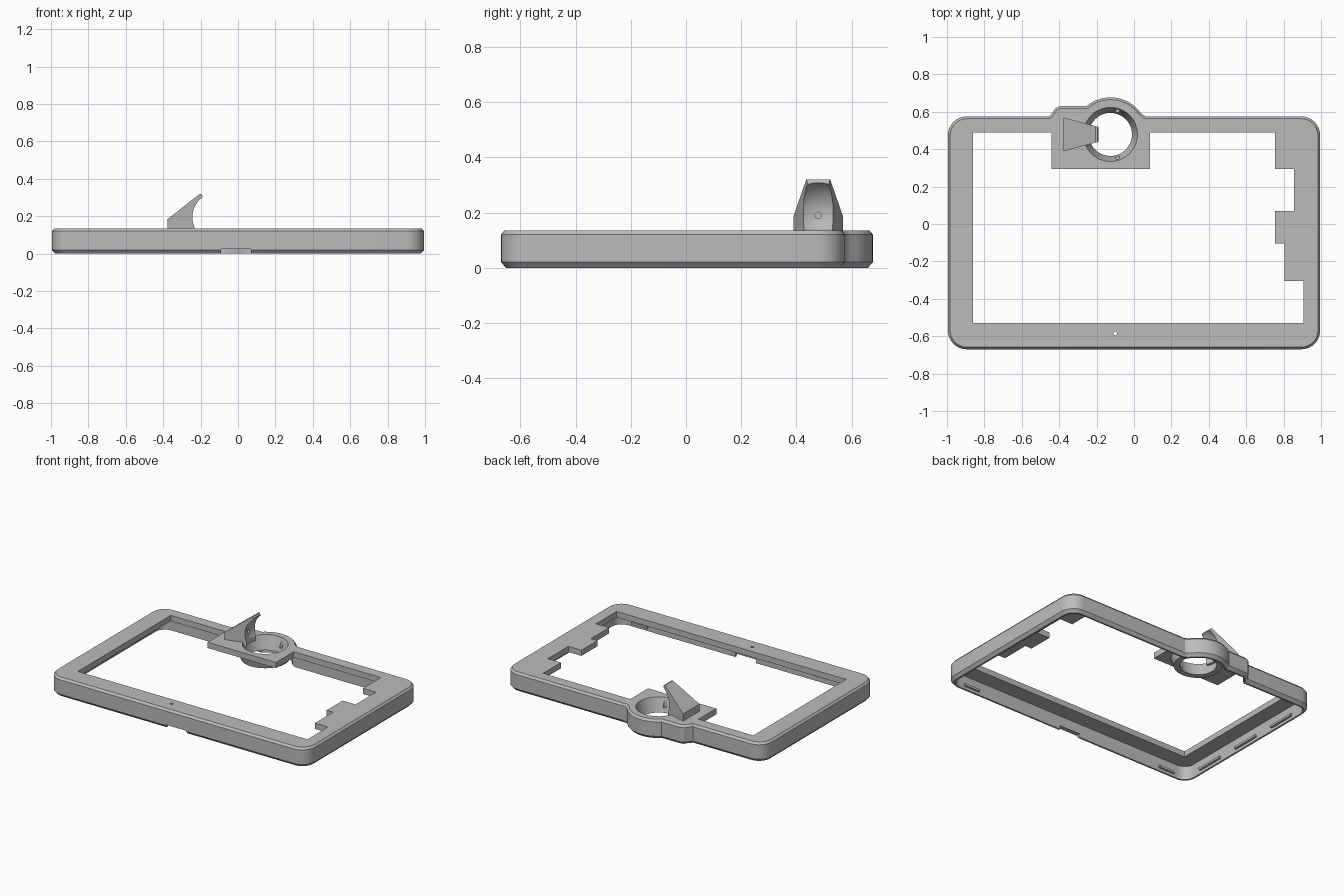
import bpy, bmesh, math
from mathutils import Vector, Matrix

cube = bpy.data.objects.get("Cube")
if cube:
    bpy.data.objects.remove(cube, do_unlink=True)

grey = bpy.data.materials.new("plain grey plastic")
grey.use_nodes = True
GREY = (0.5, 0.5, 0.5, 1)
grey.diffuse_color = GREY
grey.node_tree.nodes["Principled BSDF"].inputs["Base Color"].default_value = GREY

EYE = Vector((-0.126, 0.479, 0))   # centre of the round socket
TOP = 0.135


def to_object(bm, name):
    bmesh.ops.recalc_face_normals(bm, faces=bm.faces)
    mesh = bpy.data.meshes.new(name)
    bm.to_mesh(mesh)
    bm.free()
    mesh.materials.append(grey)
    obj = bpy.data.objects.new(name, mesh)
    bpy.context.collection.objects.link(obj)
    return obj


def arc(cx, cy, r, a0, a1, n):
    angles = [math.radians(a0 + (a1 - a0) * i / n) for i in range(n + 1)]
    return [(cx + r * math.cos(a), cy + r * math.sin(a)) for a in angles]


def inset(points, d):
    """Move every edge of a counter-clockwise outline inwards by d."""
    result = []
    for i, p in enumerate(points):
        p = Vector(p)
        e1 = (p - Vector(points[i - 1])).normalized()
        e2 = (Vector(points[(i + 1) % len(points)]) - p).normalized()
        n1, n2 = Vector((-e1.y, e1.x)), Vector((-e2.y, e2.x))
        result.append(p + (n1 + n2) * d / (1 + n1.dot(n2)))
    return result


def loft(name, points, levels):
    """Stack inset copies of an outline; levels are (inset, height)."""
    bm = bmesh.new()
    rings = [[bm.verts.new((p[0], p[1], z)) for p in inset(points, d)] for d, z in levels]
    for low, high in zip(rings, rings[1:]):
        for i in range(len(low)):
            j = (i + 1) % len(low)
            bm.faces.new((low[i], low[j], high[j], high[i]))
    bm.faces.new(rings[0])
    bm.faces.new(rings[-1])
    return to_object(bm, name)


def cone(name, x, y, z0, z1, r0, r1, sides=48):
    bm = bmesh.new()
    bmesh.ops.create_cone(bm, cap_ends=True, segments=sides, radius1=r0, radius2=r1,
                          depth=z1 - z0, matrix=Matrix.Translation((x, y, (z0 + z1) / 2)))
    return to_object(bm, name)


def box(name, x0, x1, y0, y1, z0, z1):
    return loft(name, [(x0, y0), (x1, y0), (x1, y1), (x0, y1)], [(0, z0), (0, z1)])


def combine(obj, other, operation):
    """Apply a boolean and discard the helper."""
    mod = obj.modifiers.new("cut", 'BOOLEAN')
    mod.operation, mod.solver, mod.object = operation, 'EXACT', other
    bpy.context.view_layer.update()
    deps = bpy.context.evaluated_depsgraph_get()
    mesh = bpy.data.meshes.new_from_object(obj.evaluated_get(deps))
    obj.modifiers.clear()
    obj.data = mesh
    bpy.data.objects.remove(other, do_unlink=True)


# Outer outline: rounded rectangle with the socket bulge on the back edge
outline = (arc(-0.895, -0.57, 0.1, 180, 270, 8) + arc(0.895, -0.57, 0.1, 270, 360, 8)
           + arc(0.895, 0.475, 0.1, 0, 90, 8) + [(0.065, 0.575), (0.045, 0.585)]
           + arc(EYE.x, EYE.y, 0.198, 38, 130, 16)
           + [(-0.40, 0.63), (-0.42, 0.62), (-0.44, 0.59), (-0.455, 0.575)]
           + arc(-0.895, 0.475, 0.1, 90, 180, 8))
frame = loft("frame", outline, [(0.018, 0), (0, 0.02), (0, TOP - 0.015), (0.012, TOP)])

# Hollow underside
combine(frame, loft("cavity", outline, [(0.03, -0.05), (0.03, 0.095)]), 'DIFFERENCE')

# Window with the socket tab and the stepped side
window = [(-0.86, -0.53), (0.905, -0.53), (0.905, -0.305), (0.805, -0.305), (0.805, -0.105),
          (0.755, -0.105), (0.755, 0.07), (0.855, 0.07), (0.855, 0.295), (0.755, 0.295),
          (0.755, 0.49), (0.085, 0.49), (0.085, 0.295), (-0.44, 0.295), (-0.44, 0.49), (-0.86, 0.49)]
combine(frame, loft("window", window, [(0, -0.1), (0, 0.3)]), 'DIFFERENCE')

# Round socket with a tapered bore and two small pin holes
combine(frame, cone("socket", EYE.x, EYE.y, 0.04, 0.12, 0.155, 0.178), 'UNION')
combine(frame, cone("bore", EYE.x, EYE.y, 0.03, TOP + 0.001, 0.112, 0.145), 'DIFFERENCE')
for side in (-1, 1):
    combine(frame, cone("pin_hole", EYE.x + 0.037, EYE.y + side * 0.122, 0.07, 0.2,
                        0.012, 0.012, 12), 'DIFFERENCE')

# Notch and pinhole in the front bar
combine(frame, box("notch", -0.09, 0.07, -0.8, -0.6, -0.05, 0.025), 'DIFFERENCE')
combine(frame, cone("pinhole", -0.1, -0.585, 0, 0.3, 0.01, 0.01, 16), 'DIFFERENCE')

# Retaining lips inside the walls
for y in (-0.4, -0.05, 0.3):
    combine(frame, box("lip", -0.975, -0.95, y - 0.1, y + 0.1, 0.02, 0.035), 'UNION')
for x in (-0.8, 0.8):
    combine(frame, box("lip", x - 0.06, x + 0.06, -0.65, -0.627, 0.02, 0.035), 'UNION')

# Tapered horn, hollowed by a ball
profile = [(-0.376, 0.11), (-0.376, 0.185), (-0.205, 0.319), (-0.196, 0.319),
           (-0.19, 0.309), (-0.19, 0.11)]
bm = bmesh.new()
sides = []
for s in (-1, 1):
    sides.append([bm.verts.new((x, EYE.y + s * (0.09 - 0.271 * (x + 0.376)), z)) for x, z in profile])
    bm.faces.new(sides[-1])
for i in range(len(profile)):
    bm.faces.new((sides[0][i - 1], sides[0][i], sides[1][i], sides[1][i - 1]))
horn = to_object(bm, "horn")
bm = bmesh.new()
bmesh.ops.create_uvsphere(bm, u_segments=48, v_segments=32, radius=0.13,
                          matrix=Matrix.Translation(EYE + Vector((0, 0, 0.195))))
combine(horn, to_object(bm, "ball"), 'DIFFERENCE')
combine(horn, cone("clearance", EYE.x, EYE.y, 0, 0.16, 0.119, 0.119), 'DIFFERENCE')
pin = cone("horn_hole", 0, 0, -0.05, 0.05, 0.012, 0.012, 12)
pin.data.transform(Matrix.Translation((-0.25, EYE.y, 0.19)) @ Matrix.Rotation(math.pi / 2, 4, 'Y'))
combine(horn, pin, 'DIFFERENCE')

# Smooth the curves and keep the edges crisp
bpy.ops.object.select_all(action='DESELECT')
for obj in (frame, horn):
    obj.select_set(True)
bpy.context.view_layer.objects.active = frame
bpy.ops.object.shade_smooth_by_angle(angle=math.radians(25))
